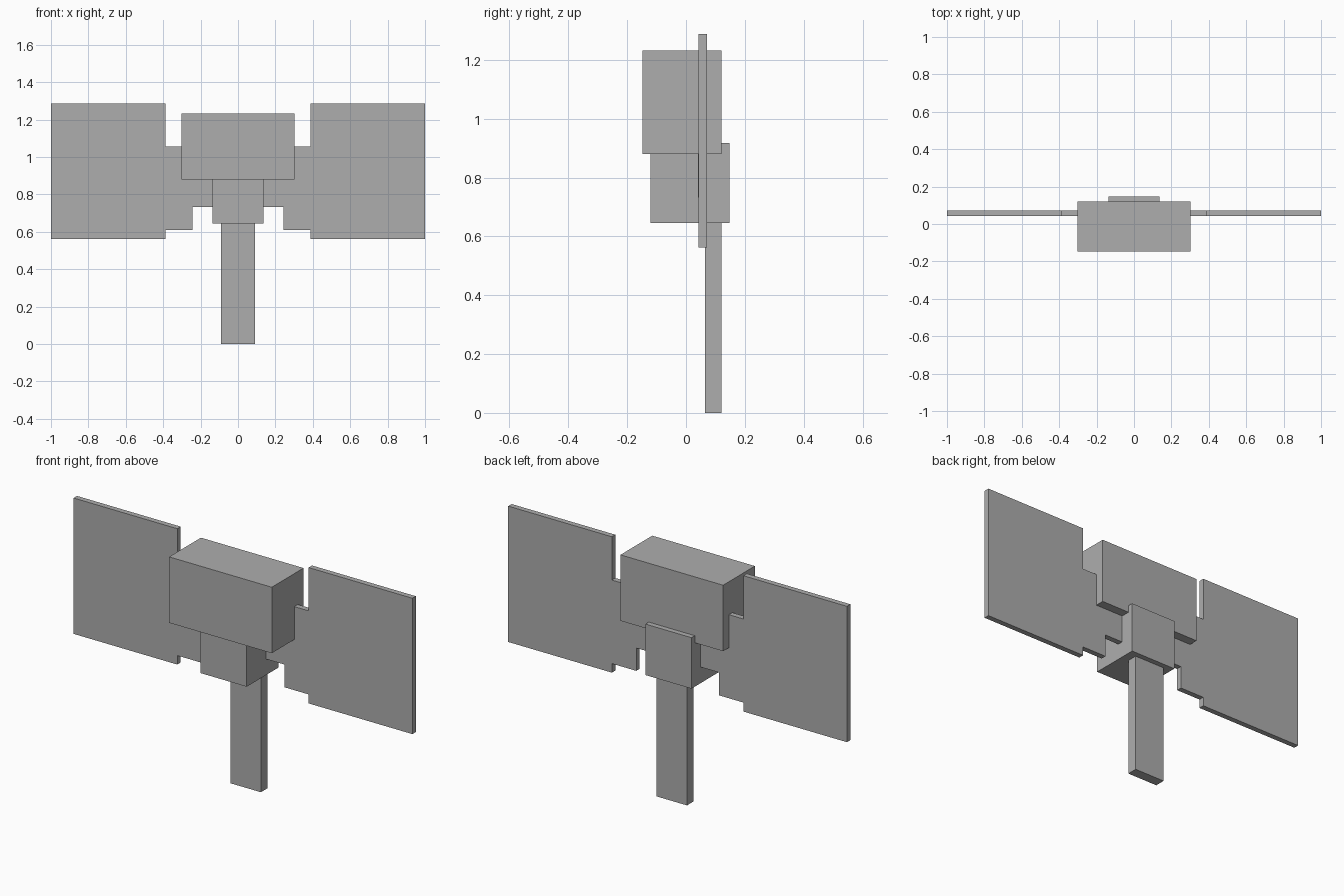
import bpy

cube = bpy.data.objects.get("Cube")
if cube:
    bpy.data.objects.remove(cube, do_unlink=True)

GREY = (0.42, 0.42, 0.42, 1.0)
grey = bpy.data.materials.new("plain_grey")
grey.use_nodes = True
grey.diffuse_color = GREY
for node in grey.node_tree.nodes:
    if node.type == 'BSDF_PRINCIPLED':
        node.inputs["Base Color"].default_value = GREY


def box(name, x, y, z):
    """Box spanning the (low, high) range given for each axis."""
    spans = (x, y, z)
    bpy.ops.mesh.primitive_cube_add(size=1)
    ob = bpy.context.object
    ob.name = name
    centre = [(lo + hi) / 2 for lo, hi in spans]
    size = [hi - lo for lo, hi in spans]
    for v in ob.data.vertices:
        v.co = [c + s * p for c, s, p in zip(centre, size, v.co)]
    ob.data.materials.append(grey)
    return ob


# Central column: head, body and flat tail
box("head", (-0.303, 0.303), (-0.148, 0.12), (0.88, 1.232))
box("body", (-0.136, 0.136), (-0.121, 0.148), (0.646, 0.918))
box("tail", (-0.09, 0.09), (0.064, 0.12), (0, 0.646))

# Thin wings, three overlapping panels on each side
WING_Y = (0.042, 0.071)
ROOT_Y = (0.041, 0.071)
panels = (
    ("wing_root", (0.1, 0.295), ROOT_Y, (0.732, 0.95)),
    ("inner_wing", (0.244, 0.388), WING_Y, (0.61, 1.056)),
    ("outer_wing", (0.388, 1.0), WING_Y, (0.562, 1.287)),
)
for name, (lo, hi), y, z in panels:
    box("left_" + name, (lo, hi), y, z)
    box("right_" + name, (-hi, -lo), y, z)
